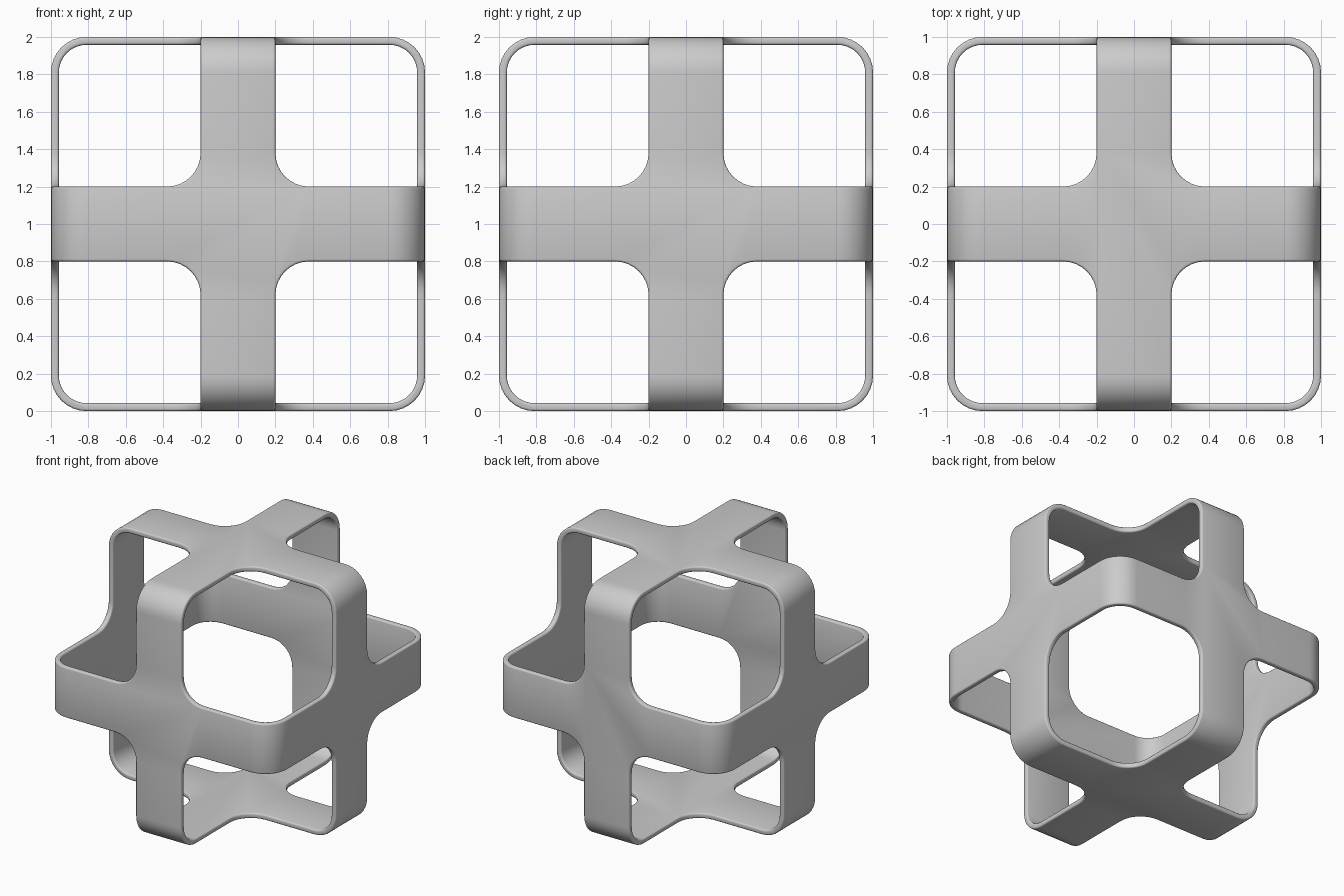
import bpy, bmesh
from mathutils import Vector

if "Cube" in bpy.data.objects:
    bpy.data.objects.remove(bpy.data.objects["Cube"])

INNER, WALL, EDGE_R, FILLET = 0.2, 0.042, 0.19, 0.18
CENTRE = Vector((0, 0, 1))


def make_object(name, bm):
    bmesh.ops.recalc_face_normals(bm, faces=bm.faces[:])
    mesh = bpy.data.meshes.new(name)
    bm.to_mesh(mesh)
    bm.free()
    obj = bpy.data.objects.new(name, mesh)
    bpy.context.collection.objects.link(obj)
    return obj


def rounded_box(name, half, radius):
    bm = bmesh.new()
    bmesh.ops.create_cube(bm, size=2 * half)
    bmesh.ops.bevel(bm, geom=bm.edges[:], offset=radius, segments=8,
                    profile=0.5, affect='EDGES')
    bmesh.ops.translate(bm, verts=bm.verts[:], vec=CENTRE)
    return make_object(name, bm)


def corner_cutter(sx, sy, sz):
    # Block removing one corner; its three inner edges are filleted
    bm = bmesh.new()
    bmesh.ops.create_cube(bm, size=1)
    s = Vector((sx, sy, sz))
    for v in bm.verts:
        v.co = Vector([k * (1.4 if c * k > 0 else INNER) for c, k in zip(v.co, s)])
    apex = min(bm.verts, key=lambda v: v.co.length)
    bmesh.ops.bevel(bm, geom=list(apex.link_edges), offset=FILLET, segments=8,
                    profile=0.5, affect='EDGES')
    bmesh.ops.translate(bm, verts=bm.verts[:], vec=CENTRE)
    return make_object("corner_cutter", bm)


# Hollow rounded cube, opened at all eight corners to leave crossing bands
frame = rounded_box("crossed_band_frame", 1.0, EDGE_R)
cutters = [rounded_box("inner_cutter", 1.0 - WALL, EDGE_R - WALL)]
cutters += [corner_cutter(x, y, z) for x in (-1, 1) for y in (-1, 1) for z in (-1, 1)]
for cutter in cutters:
    mod = frame.modifiers.new("cut", 'BOOLEAN')
    mod.operation = 'DIFFERENCE'
    mod.solver = 'EXACT'
    mod.object = cutter

# Softened band rims
rim = frame.modifiers.new("rim", 'BEVEL')
rim.width = 0.012
rim.segments = 3
rim.limit_method = 'ANGLE'
rim.angle_limit = 0.9

# Apply the cuts and clear the helpers
bpy.context.view_layer.objects.active = frame
frame.select_set(True)
for mod in list(frame.modifiers):
    bpy.ops.object.modifier_apply(modifier=mod.name)
for cutter in cutters:
    bpy.data.objects.remove(cutter)
bpy.ops.object.shade_smooth_by_angle(angle=0.6)
